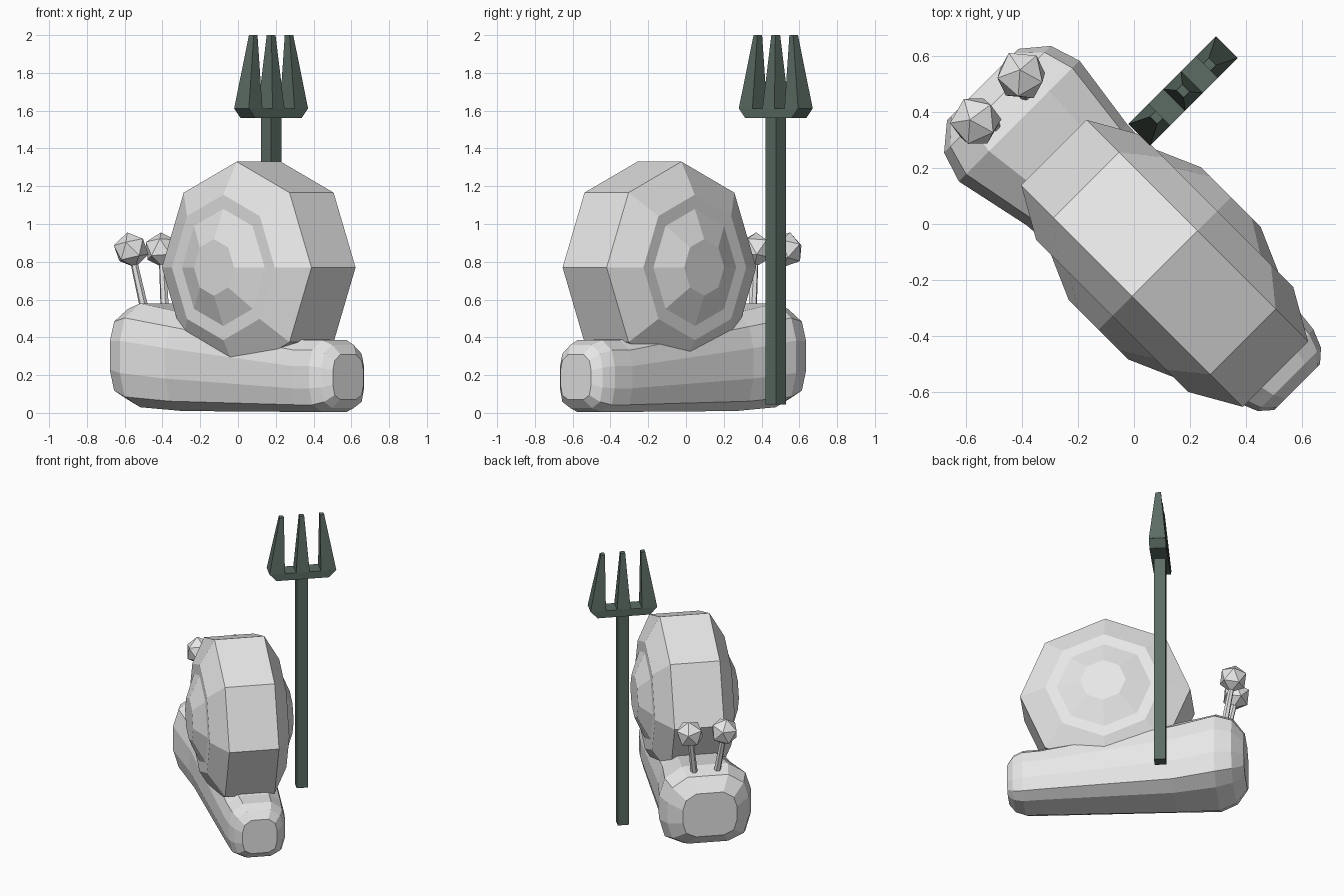
import bpy, bmesh, math
from mathutils import Vector, Matrix

if "Cube" in bpy.data.objects:
    bpy.data.objects.remove(bpy.data.objects["Cube"])

S = math.sqrt(0.5)
# Local axes: u runs tail to head, v runs across
TURN = Matrix(((-S, S, 0), (S, S, 0), (0, 0, 1)))


def P(u, v, z):
    return TURN @ Vector((u, v, z))


def material(name, rgb):
    m = bpy.data.materials.new(name)
    m.diffuse_color = (*rgb, 1)
    m.use_nodes = True
    m.node_tree.nodes["Principled BSDF"].inputs["Base Color"].default_value = m.diffuse_color
    return m


GREY = material("pale_grey", (0.8, 0.8, 0.8))
METAL = material("dark_green_metal", (0.105, 0.15, 0.125))


def finish(name, bm, mat):
    bmesh.ops.recalc_face_normals(bm, faces=bm.faces[:])
    me = bpy.data.meshes.new(name)
    bm.to_mesh(me)
    bm.free()
    me.materials.append(mat)
    ob = bpy.data.objects.new(name, me)
    bpy.context.collection.objects.link(ob)
    return ob


def loft(name, rings, mat):
    """Skin closed rings of equal count and cap both ends."""
    bm = bmesh.new()
    rows = [[bm.verts.new(p) for p in r] for r in rings]
    n = len(rows[0])
    for a, b in zip(rows, rows[1:]):
        for i in range(n):
            j = (i + 1) % n
            bm.faces.new((a[i], a[j], b[j], b[i]))
    bm.faces.new(rows[0])
    bm.faces.new(rows[-1][::-1])
    return finish(name, bm, mat)


def rect(cu, hu, v0, v1, z):
    return [P(cu - hu, v0, z), P(cu + hu, v0, z),
            P(cu + hu, v1, z), P(cu - hu, v1, z)]


# Body: rounded twelve-sided section along the length
half = [(.5, 1), (.88, .86), (1, .64), (1, .33), (.88, .1), (.5, 0)]
section = half + [(-w, z) for w, z in reversed(half)]
stations = [  # u, centre v, half width, bottom, top
    (.735, -.03, .18, .15, .46), (.66, -.03, .27, .07, .55),
    (.55, -.03, .305, .03, .58), (.27, -.02, .255, .01, .53),
    (-.60, 0, .20, .005, .385), (-.72, 0, .187, .005, .385),
    (-.785, 0, .16, .025, .36), (-.825, 0, .115, .07, .31)]
loft("body", [[P(u, c + w * hw, b + z * (t - b)) for w, z in section]
              for u, c, hw, b, t in stations], GREY)

# Shell: stepped eight-sided disc
side = [(.15, .335), (.31, .265), (.385, .265), (.56, .165)]
profile = [(r, -v) for r, v in side] + [(r, v) for r, v in reversed(side)]
loft("shell", [[P(-.177 + r * math.cos(k * math.pi / 4), v - .022,
                  .77 + r * math.sin(k * math.pi / 4)) for k in range(8)]
               for r, v in profile], GREY)

# Eyes and stalks
for label, s in (("left", -1), ("right", 1)):
    base, eye = P(.59, -.025 + s * .07, .50), P(.66, -.025 + s * .115, .863)
    axis = eye - base
    rot = axis.to_track_quat('Z', 'Y').to_matrix().to_4x4()
    bm = bmesh.new()
    bmesh.ops.create_cone(bm, cap_ends=True, segments=6, radius1=.024,
                          radius2=.018, depth=axis.length,
                          matrix=Matrix.Translation((base + eye) / 2) @ rot)
    finish(label + "_eye_stalk", bm, GREY)
    bm = bmesh.new()
    bmesh.ops.create_icosphere(bm, subdivisions=1, radius=.095,
                               matrix=Matrix.Translation(eye) @ rot)
    finish(label + "_eye", bm, GREY)

# Trident: shaft, crossbar and three tapered prongs
TU, TV = .212, .46
loft("trident_shaft", [rect(TU, .038, TV - .038, TV + .038, z)
                       for z in (.045, 1.57)], METAL)
loft("trident_crossbar", [rect(TU, .055, TV - w, TV + w, z)
                          for w, z in ((.175, 1.562), (.222, 1.612))], METAL)
for label, b0, b1, t0, t1 in (("left", -.222, -.12, -.148, -.12),
                              ("middle", -.045, .045, -.015, .015),
                              ("right", .12, .222, .12, .148)):
    loft(label + "_prong", [rect(TU, .055, TV + b0, TV + b1, 1.611),
                            rect(TU, .018, TV + t0, TV + t1, 2.0)], METAL)
